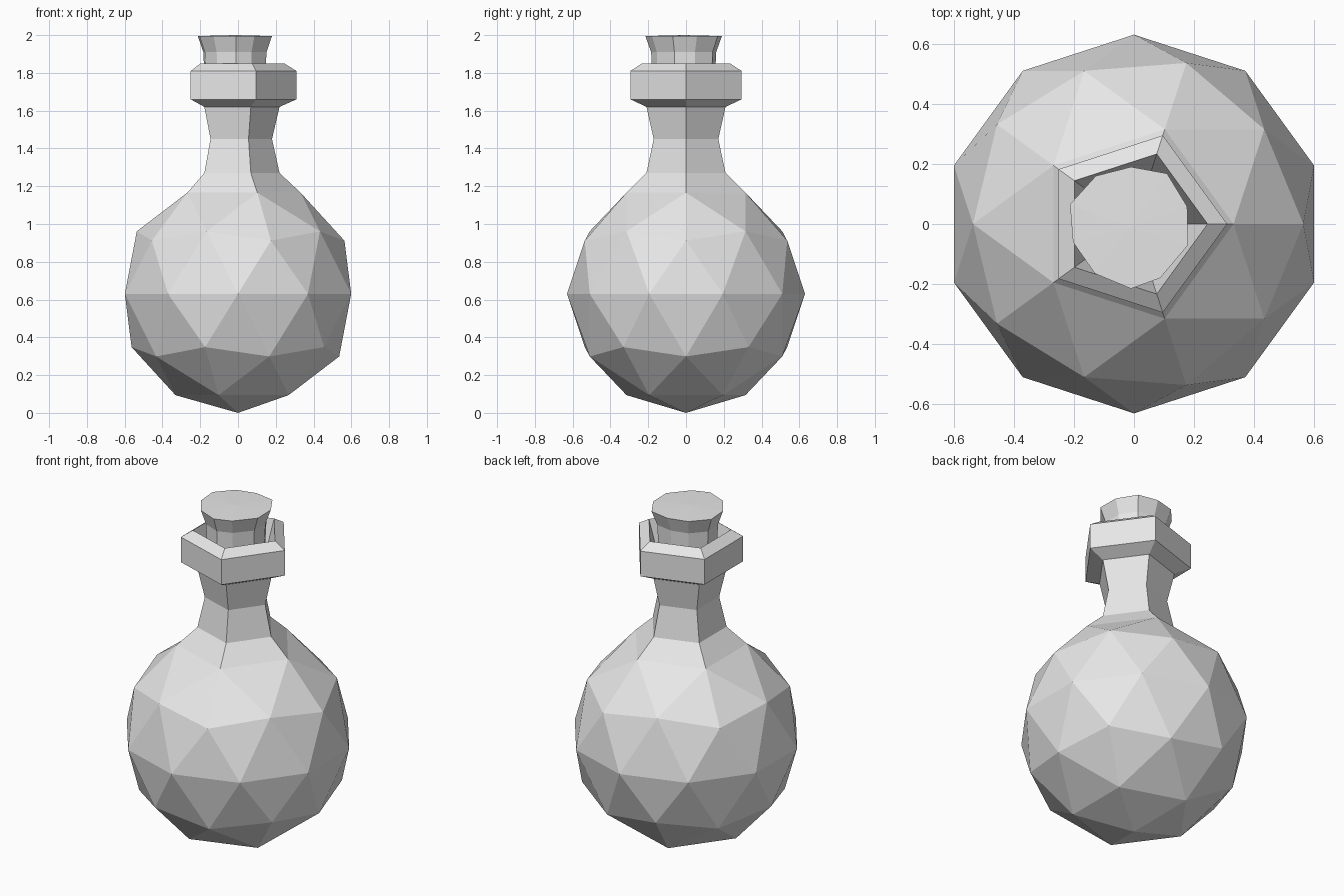
import bpy, bmesh, math

default_cube = bpy.data.objects.get("Cube")
if default_cube:
    bpy.data.objects.remove(default_cube, do_unlink=True)

# One plain material for the whole bottle
grey = bpy.data.materials.new("light_grey")
grey.use_nodes = True
grey.diffuse_color = (0.8, 0.8, 0.8, 1)
grey.node_tree.nodes["Principled BSDF"].inputs["Base Color"].default_value = (0.8, 0.8, 0.8, 1)


def finish(bm, name):
    bmesh.ops.recalc_face_normals(bm, faces=bm.faces)
    mesh = bpy.data.meshes.new(name)
    bm.to_mesh(mesh)
    bm.free()
    mesh.materials.append(grey)
    obj = bpy.data.objects.new(name, mesh)
    bpy.context.collection.objects.link(obj)
    return obj


def bridge(bm, lower, upper):
    n = len(lower)
    for i in range(n):
        j = (i + 1) % n
        bm.faces.new((lower[i], lower[j], upper[j], upper[i]))


# Bottle: faceted ball whose top cap is replaced by a five-sided neck
RADIUS = 0.63
bm = bmesh.new()
bmesh.ops.create_icosphere(bm, subdivisions=2, radius=RADIUS)
bmesh.ops.translate(bm, verts=bm.verts, vec=(0, 0, RADIUS))
bm.verts.remove(max(bm.verts, key=lambda v: v.co.z))
rim = [v for v in bm.verts if v.is_boundary]
ring = sorted(rim, key=lambda v: math.atan2(v.co.y, v.co.x) % math.tau)
if math.tau - math.atan2(ring[-1].co.y, ring[-1].co.x) % math.tau < 0.1:
    ring = ring[-1:] + ring[:-1]

# Neck, collar and the inside of the mouth as (radius, height)
profile = [(0.22, 1.27), (0.18, 1.45), (0.22, 1.62), (0.31, 1.66),
           (0.31, 1.81), (0.245, 1.85), (0.17, 1.6)]
for r, z in profile:
    angles = [math.tau * i / 5 for i in range(5)]
    upper = [bm.verts.new((r * math.cos(a), r * math.sin(a), z)) for a in angles]
    bridge(bm, ring, upper)
    ring = upper
bm.faces.new(ring)
finish(bm, "bottle")

# Cork: irregular ten-sided plug, flared at the top
outline = [(-0.01, 0.19), (-0.127, 0.16), (-0.213, 0.065), (-0.203, -0.06),
           (-0.13, -0.165), (-0.01, -0.215), (0.087, -0.18), (0.18, -0.07),
           (0.177, 0.058), (0.11, 0.168)]
CX, CY = -0.015, -0.012
bm = bmesh.new()
levels = []
for scale, z in [(0.8, 1.68), (0.85, 1.91), (1.0, 1.995)]:
    levels.append([bm.verts.new((CX + (x - CX) * scale, CY + (y - CY) * scale, z))
                   for x, y in outline])
for lower, upper in zip(levels, levels[1:]):
    bridge(bm, lower, upper)
bm.faces.new(levels[0])
centre = bm.verts.new((CX, CY, 2.0))
top = levels[-1]
for i in range(len(top)):
    bm.faces.new((top[i], top[(i + 1) % len(top)], centre))
finish(bm, "cork")
